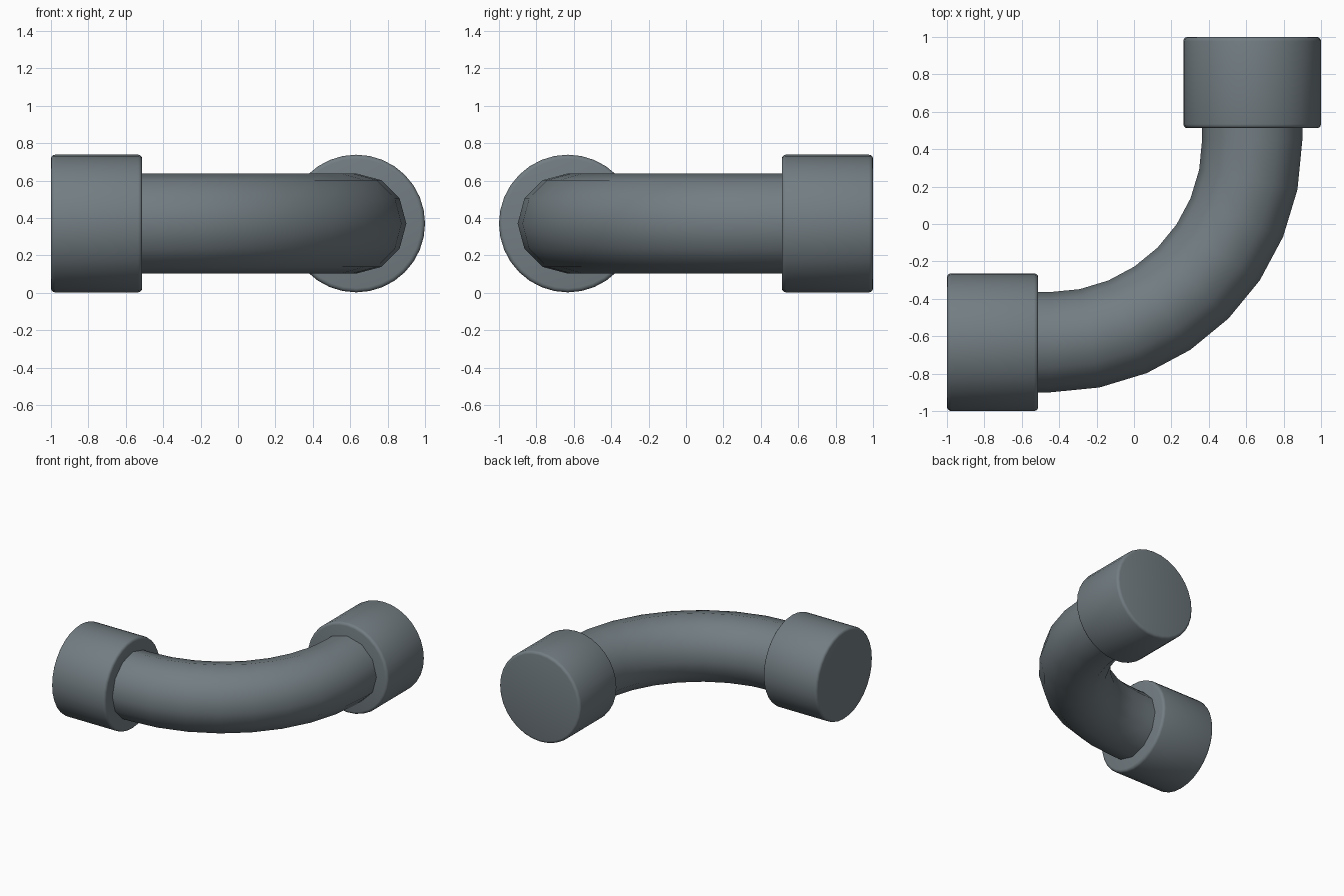
import bpy, bmesh
from math import pi, sin, cos, radians
from mathutils import Vector

cube = bpy.data.objects.get("Cube")
if cube:
    bpy.data.objects.remove(cube, do_unlink=True)

AXIS = 0.632      # offset of both pipe ends from the centre
HEIGHT = 0.37     # height of the pipe centreline
BEND = 1.08       # radius of the bend centreline

mat = bpy.data.materials.new("blue grey metal")
mat.use_nodes = True
colour = (0.17, 0.205, 0.225, 1)
mat.diffuse_color = colour
mat.node_tree.nodes["Principled BSDF"].inputs["Base Color"].default_value = colour


def sweep(name, rings, sides):
    """Skin a closed tube through rings of (centre, heading angle, radius)."""
    bm = bmesh.new()
    loops = []
    for centre, heading, radius in rings:
        side = Vector((sin(heading), -cos(heading), 0))
        loop = []
        for i in range(sides):
            a = 2 * pi * i / sides
            offset = side * cos(a) + Vector((0, 0, sin(a)))
            loop.append(bm.verts.new(centre + offset * radius))
        loops.append(loop)
    for a, b in zip(loops, loops[1:]):
        for i in range(sides):
            j = (i + 1) % sides
            bm.faces.new((a[i], a[j], b[j], b[i]))
    bm.faces.new(loops[0])
    bm.faces.new(loops[-1])
    bmesh.ops.recalc_face_normals(bm, faces=bm.faces)
    mesh = bpy.data.meshes.new(name)
    bm.to_mesh(mesh)
    bm.free()
    mesh.materials.append(mat)
    obj = bpy.data.objects.new(name, mesh)
    bpy.context.collection.objects.link(obj)
    bpy.ops.object.select_all(action='DESELECT')
    obj.select_set(True)
    bpy.context.view_layer.objects.active = obj
    bpy.ops.object.shade_smooth_by_angle(angle=radians(40))
    return obj


# Curved pipe: quarter bend with a short straight run into each collar
pivot = Vector((AXIS - BEND, BEND - AXIS, HEIGHT))
rings = [(Vector((-0.6, -AXIS, HEIGHT)), 0, 0.268)]
for k in range(9):
    t = pi / 2 * k / 8
    rings.append((pivot + BEND * Vector((sin(t), -cos(t), 0)), t, 0.268))
rings.append((Vector((AXIS, 0.6, HEIGHT)), pi / 2, 0.268))
sweep("curved_pipe", rings, 12)

# End collars: capped cylinders with rounded rims
R, EDGE = 0.368, 0.022
START, END = 0.512, 1.0
profile = []
for k in range(4):
    t = pi / 2 * k / 3
    profile.append((START + EDGE * (1 - cos(t)), R - EDGE * (1 - sin(t))))
profile += [(START + END - d, r) for d, r in reversed(profile)]
sweep("left_collar", [(Vector((AXIS, d, HEIGHT)), pi / 2, r) for d, r in profile], 32)
sweep("right_collar", [(Vector((-d, -AXIS, HEIGHT)), 0, r) for d, r in profile], 32)
